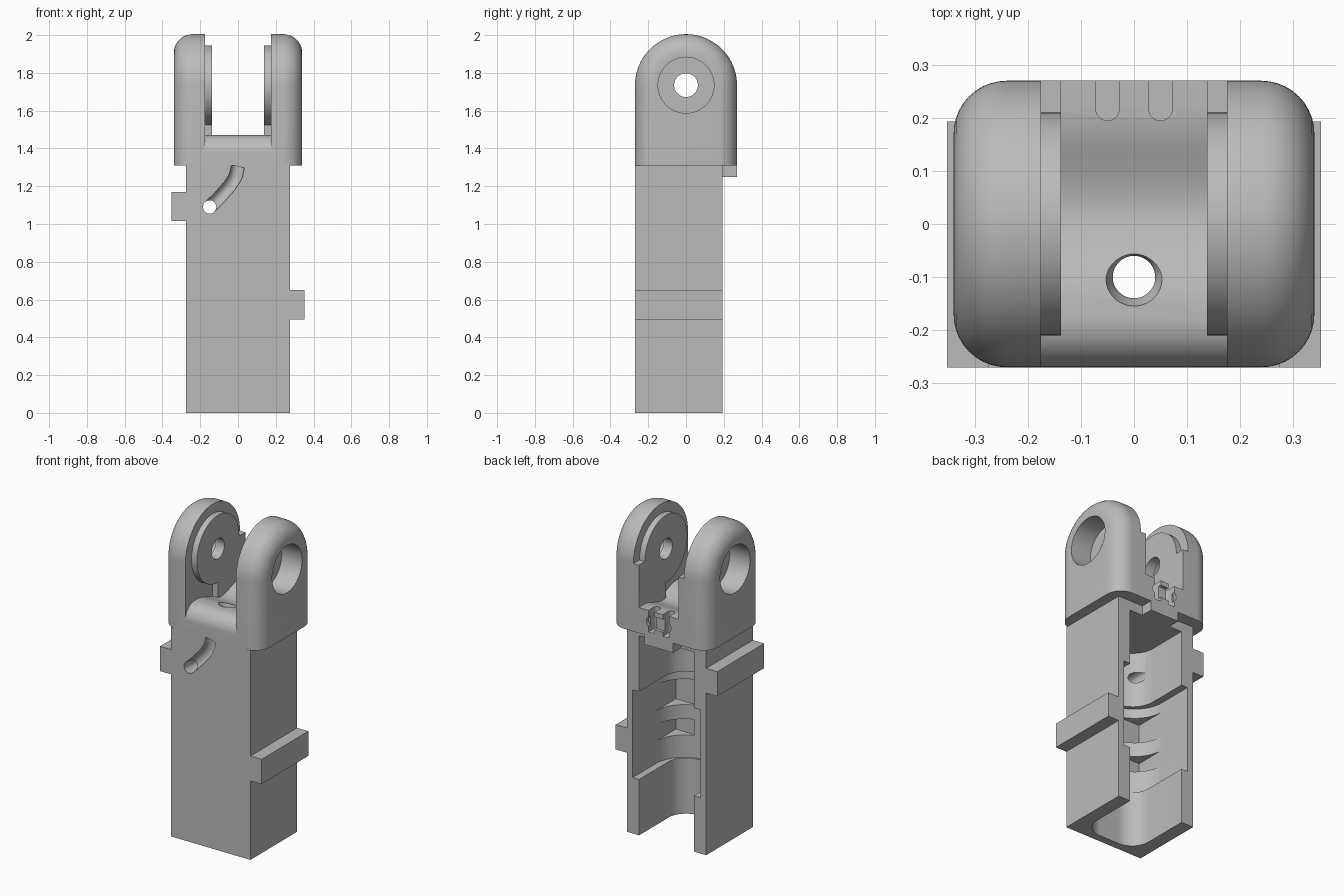
import bpy, bmesh
from math import sin, cos, pi
from mathutils import Vector

if "Cube" in bpy.data.objects:
    bpy.data.objects.remove(bpy.data.objects["Cube"])

grey = bpy.data.materials.new("plain grey")
grey.use_nodes = True
grey.diffuse_color = (0.5, 0.5, 0.5, 1)
grey.node_tree.nodes["Principled BSDF"].inputs["Base Color"].default_value = (0.5, 0.5, 0.5, 1)


def arc(cx, cy, r, a0, a1, n=16):
    """Points on an arc, angles in degrees."""
    angles = [(a0 + (a1 - a0) * i / n) * pi / 180 for i in range(n + 1)]
    return [(cx + r * cos(a), cy + r * sin(a)) for a in angles]


def place(axis, p, d):
    u, v = p
    return Vector({"x": (d, u, v), "y": (u, d, v), "z": (u, v, d)}[axis])


def loft(name, sections, axis):
    """Skin a list of (position, outline) sections along an axis and cap the ends."""
    bm = bmesh.new()
    rings = [[bm.verts.new(place(axis, p, d)) for p in pts] for d, pts in sections]
    for a, b in zip(rings, rings[1:]):
        for i in range(len(a)):
            j = (i + 1) % len(a)
            bm.faces.new((a[i], a[j], b[j], b[i]))
    bm.faces.new(rings[0])
    bm.faces.new(rings[-1])
    bmesh.ops.recalc_face_normals(bm, faces=bm.faces)
    mesh = bpy.data.meshes.new(name)
    bm.to_mesh(mesh)
    bm.free()
    mesh.materials.append(grey)
    obj = bpy.data.objects.new(name, mesh)
    bpy.context.collection.objects.link(obj)
    return obj


def prism(name, pts, axis, a, b):
    return loft(name, [(a, pts), (b, pts)], axis)


def box(name, x0, x1, y0, y1, z0, z1):
    return prism(name, [(x0, y0), (x1, y0), (x1, y1), (x0, y1)], "z", z0, z1)


def rod(name, u, v, r, axis, a, b):
    return prism(name, arc(u, v, r, 0, 352.5, 47), axis, a, b)


def combine(obj, other, op="DIFFERENCE"):
    """Apply a boolean and throw the helper away."""
    mod = obj.modifiers.new("cut", "BOOLEAN")
    mod.operation, mod.solver, mod.object = op, "EXACT", other
    bpy.context.view_layer.update()
    done = bpy.data.meshes.new_from_object(obj.evaluated_get(bpy.context.evaluated_depsgraph_get()))
    obj.modifiers.clear()
    obj.data = done
    bpy.data.objects.remove(other)


def cavity(half, front, r, z0, z1):
    """Round-cornered chamber open to the back."""
    pts = [(half, 0.4), (-half, 0.4)]
    pts += arc(-half + r, front + r, r, 180, 270) + arc(half - r, front + r, r, 270, 360)
    return prism("cavity", pts, "z", z0, z1)


HINGE = 1.735

# Hollow lower shaft, open at the back and bottom
shaft = box("shaft", -0.275, 0.275, -0.27, 0.193, 0, 1.31)
combine(shaft, cavity(0.19, -0.22, 0.12, -0.1, 0.36))
combine(shaft, cavity(0.235, -0.235, 0.2, 0.35, 0.9))
combine(shaft, cavity(0.19, -0.21, 0.15, 0.89, 1.25))

# Square pockets in the front corners of the chamber
for side in (-1, 1):
    for z0, z1 in ((0.49, 0.59), (0.68, 0.84)):
        x0, x1 = sorted((side * 0.1, side * 0.235))
        combine(shaft, box("pocket", x0, x1, -0.235, 0, z0, z1))

# Curved cord groove on the front, ending in a through hole
curve = bpy.data.curves.new("groove", "CURVE")
curve.dimensions = "3D"
curve.bevel_depth, curve.bevel_resolution, curve.use_fill_caps = 0.036, 6, True
spline = curve.splines.new("BEZIER")
path = [(0, 1.305), (-0.015, 1.25), (-0.09, 1.15), (-0.15, 1.09)]
spline.bezier_points.add(len(path) - 1)
for point, (x, z) in zip(spline.bezier_points, path):
    point.co = (x, -0.265, z)
    point.handle_left_type = point.handle_right_type = "AUTO"
groove_curve = bpy.data.objects.new("groove_curve", curve)
bpy.context.collection.objects.link(groove_curve)
bpy.context.view_layer.update()
groove_mesh = bpy.data.meshes.new_from_object(
    groove_curve.evaluated_get(bpy.context.evaluated_depsgraph_get()))
bpy.data.objects.remove(groove_curve)
groove = bpy.data.objects.new("groove", groove_mesh)
bpy.context.collection.objects.link(groove)

# Fork head: arch lofted sideways with rounded outer edges
def arch(inset):
    r = 0.27 - inset
    return [(r, 1.31)] + arc(0, HINGE, r, 0, 180, 40) + [(-r, 1.31)]

R = 0.1
sections = []
for side in (-1, 1):
    steps = [i / 10 * pi / 2 for i in range(11)]
    part = [(side * (0.34 - R + R * sin(a)), arch(R * (1 - cos(a)))) for a in steps]
    sections += part[::-1] if side < 0 else part
head = loft("fork_head", sections, "x")

# Slot between the ears, its floor forming the saddle-shaped crossbar
floor = arc(-0.18, 1.38, 0.09, 180, 90, 12)
floor += [(-0.16 + 0.38 * t, 1.4475 + 0.0225 * cos(2 * pi * t)) for t in [i / 20 for i in range(1, 21)]]
slot = [(-0.4, 2.2), (-0.4, 1.38)] + floor + [(0.4, 1.47), (0.4, 2.2)]
combine(head, prism("slot", slot, "x", -0.175, 0.175))

# Vertical cord hole with a flared mouth
def circle(r):
    return arc(0, -0.1, r, 0, 352.5, 47)

cord = [(1.2, 0.04), (1.43, 0.04), (1.445, 0.044), (1.46, 0.053), (1.5, 0.06)]
for obj in (head, shaft):
    combine(obj, loft("cord_hole", [(z, circle(r)) for z, r in cord], "z"))

# Tie slots at the back with a set-back post between them
for x in (-0.05, 0.05):
    pts = [(x + 0.022, 0.4), (x - 0.022, 0.4)] + arc(x, 0.217, 0.022, 180, 360)
    combine(head, prism("tie_slot", pts, "z", 1.335, 1.6))
pts = arc(-0.045, 1.4, 0.04, 90, 270) + arc(0.045, 1.4, 0.04, -90, 90)
combine(head, prism("tie_recess", pts, "y", 0.25, 0.4))

# Groove and through hole in the front wall
combine(shaft, groove)
combine(shaft, rod("through_hole", -0.15, 1.09, 0.035, "y", -0.4, 0.1))

# Hinge bosses with a squared lower back quarter
bosses = []
outline = arc(0, HINGE, 0.21, 0, 270, 48) + [(0, 1.41), (0.27, 1.41), (0.27, HINGE)]
for side, name in ((-1, "right"), (1, "left")):
    boss = prism(name + "_hinge_boss", outline, "x", side * 0.138, side * 0.175)
    bosses.append(boss)

# Pin hole through everything, counterbored on the outside
for obj in [head] + bosses:
    combine(obj, rod("pin_hole", 0, HINGE, 0.063, "x", -0.5, 0.5))
for side in (-1, 1):
    combine(head, rod("counterbore", 0, HINGE, 0.148, "x", side * 0.2, side * 0.5))

# Side tabs and the lip under the head
tabs = [
    box("right_tab", -0.352, -0.275, -0.27, 0.193, 1.015, 1.17),
    box("left_tab", 0.275, 0.352, -0.27, 0.193, 0.495, 0.65),
    box("rear_lip", -0.1, 0.1, 0.193, 0.27, 1.25, 1.31),
]

bpy.ops.object.select_all(action="DESELECT")
for obj in [shaft, head] + bosses + tabs:
    obj.select_set(True)
bpy.context.view_layer.objects.active = shaft
bpy.ops.object.shade_smooth_by_angle(angle=0.6)
